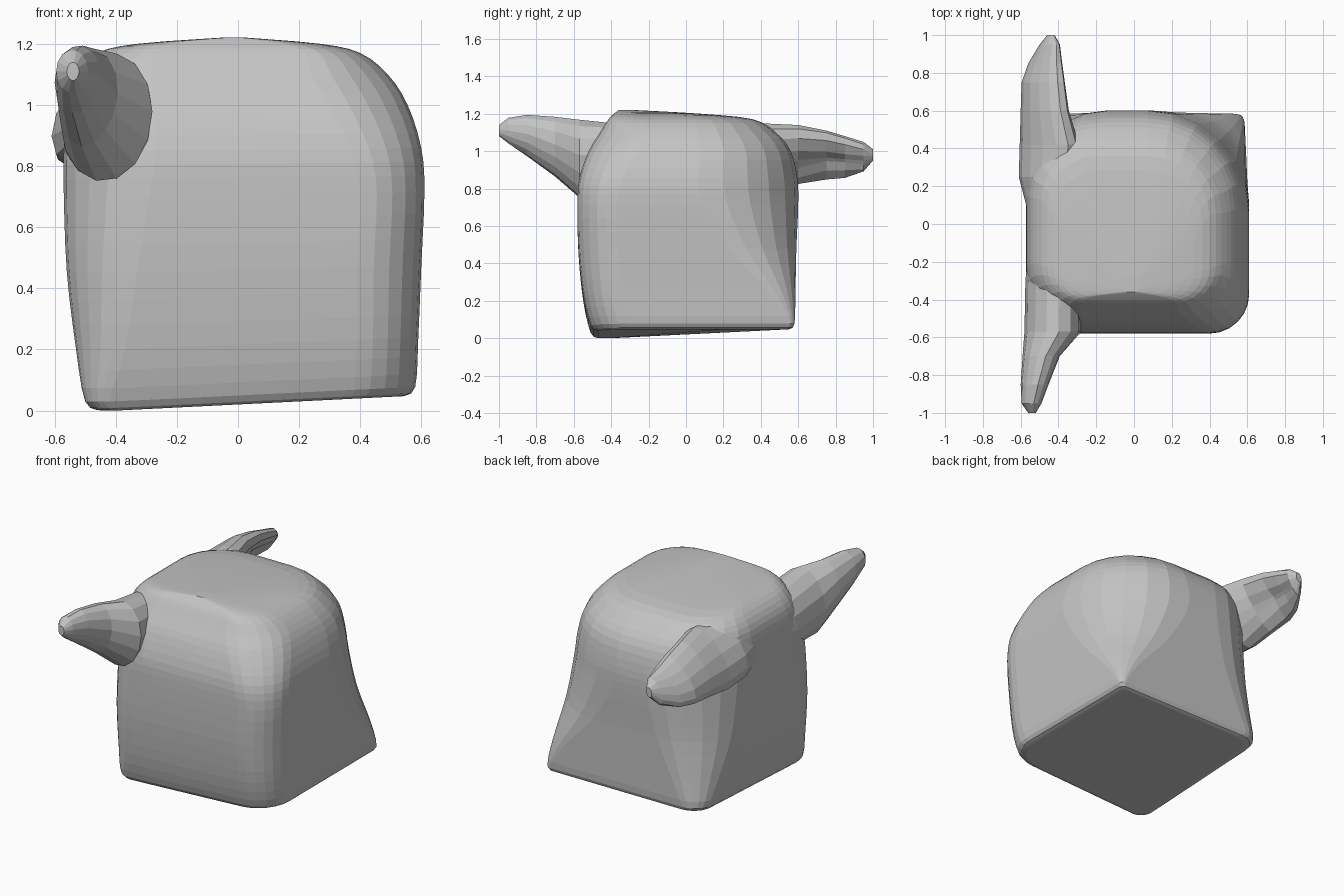
import bpy, bmesh, math

if "Cube" in bpy.data.objects:
    bpy.data.objects.remove(bpy.data.objects["Cube"])

grey = bpy.data.materials.new("plain grey")
grey.diffuse_color = (0.55, 0.55, 0.55, 1)
grey.use_nodes = True
grey.node_tree.nodes["Principled BSDF"].inputs["Base Color"].default_value = grey.diffuse_color


def catmull(rows, steps):
    """Smoothly interpolate a list of parameter rows."""
    out = []
    for i in range(len(rows) - 1):
        a, b, c, d = (rows[max(0, min(len(rows) - 1, i + k))] for k in (-1, 0, 1, 2))
        for s in range(steps):
            t = s / steps
            out.append([0.5 * (2 * q + (r - p) * t + (2 * p - 5 * q + 4 * r - w) * t * t
                        + (3 * q - p - 3 * r + w) * t ** 3) for p, q, r, w in zip(a, b, c, d)])
    return out + [list(rows[-1])]


def loft(name, loops):
    """Skin closed loops and cap both ends."""
    bm = bmesh.new()
    rings = [[bm.verts.new(p) for p in loop] for loop in loops]
    n = len(rings[0])
    for a, b in zip(rings, rings[1:]):
        for i in range(n):
            j = (i + 1) % n
            bm.faces.new((a[i], a[j], b[j], b[i]))
    bm.faces.new(rings[0][::-1])
    bm.faces.new(rings[-1])
    bmesh.ops.recalc_face_normals(bm, faces=bm.faces)
    me = bpy.data.meshes.new(name)
    bm.to_mesh(me)
    bm.free()
    me.materials.append(grey)
    ob = bpy.data.objects.new(name, me)
    bpy.context.collection.objects.link(ob)
    return ob


def rounded_section(z, x0, x1, y0, y1, radii, arc=7, side=8):
    """Horizontal rectangle with a separate radius on each corner."""
    corners = [(x0, y0, 1, 1), (x1, y0, -1, 1), (x1, y1, -1, -1), (x0, y1, 1, -1)]
    arcs = []
    for k, ((cx, cy, sx, sy), r) in enumerate(zip(corners, radii)):
        pts = []
        for i in range(arc):
            a = math.pi + (k + i / (arc - 1)) * math.pi / 2
            pts.append((cx + sx * r + r * math.cos(a), cy + sy * r + r * math.sin(a)))
        arcs.append(pts)
    loop = []
    for k in range(4):
        loop += arcs[k]
        p, q = arcs[k][-1], arcs[(k + 1) % 4][0]
        loop += [(p[0] + (q[0] - p[0]) * i / side, p[1] + (q[1] - p[1]) * i / side)
                 for i in range(1, side)]
    # the base is slightly tilted
    fade = max(0, 1 - z / 1.0)
    return [(x, y, z + 0.05 * fade * max(0, max(x, y) + 0.4)) for x, y in loop]


# body: soft block, square at the foot and rounder towards the top
levels = [  # z, x0, x1, y0, y1, radii of front-left, front-right, back-right, back-left
    (0.00, -.45, .54, -.47, .55, .08, .18, .05, .14),
    (0.03, -.50, .58, -.51, .58, .08, .20, .03, .12),
    (0.20, -.53, .59, -.55, .585, .16, .20, .14, .22),
    (0.45, -.56, .60, -.575, .59, .23, .21, .36, .35),
    (0.70, -.57, .61, -.58, .60, .28, .21, .51, .42),
    (0.85, -.57, .60, -.57, .595, .30, .23, .53, .43),
    (1.00, -.565, .555, -.52, .56, .29, .26, .48, .41),
    (1.10, -.535, .49, -.46, .48, .25, .25, .42, .34),
    (1.17, -.46, .40, -.415, .36, .19, .18, .32, .26),
    (1.20, -.33, .27, -.385, .08, .10, .12, .20, .18),
    (1.22, -.06, .03, -.36, -.28, .03, .03, .03, .03),
]
loft("body", [rounded_section(*r[:5], r[5:]) for r in catmull(levels, 3)])


def ear(name, rows, sides=14):
    """Leaning oval sections along y, hollowed on the inner lower side."""
    loops = []
    for y, x0, x1, z0, z1, lean, hollow in rows:
        phi = math.radians(lean)
        loop = []
        for i in range(sides):
            a = 2 * math.pi * i / sides
            inner = max(0, math.cos(a - phi / 2 + math.pi / 2))
            f = 1 - hollow * inner ** 3
            loop.append(((x0 + x1) / 2 + (x1 - x0) / 2 * f * math.cos(a), y,
                         (z0 + z1) / 2 + (z1 - z0) / 2 * f * math.cos(a - phi)))
        loops.append(loop)
    return loft(name, loops)


# ears: y, x0, x1, z0, z1, lean angle, hollow
ear("front_ear", [
    (-.05, -.55, -.38, .85, 1.08, 80, 0),
    (-.30, -.575, -.28, .76, 1.14, 80, 0),
    (-.57, -.58, -.28, .75, 1.17, 85, 0),
    (-.70, -.59, -.39, .86, 1.185, 85, .1),
    (-.85, -.60, -.45, .97, 1.195, 85, .1),
    (-.95, -.595, -.49, 1.04, 1.18, 90, 0),
    (-1.0, -.56, -.52, 1.08, 1.14, 90, 0),
])
ear("back_ear", [
    (.02, -.55, -.38, .85, 1.10, 70, 0),
    (.25, -.61, -.30, .80, 1.14, 65, 0),
    (.42, -.605, -.29, .79, 1.15, 60, 0),
    (.60, -.60, -.34, .82, 1.14, 55, .4),
    (.75, -.595, -.36, .84, 1.11, 50, .7),
    (.85, -.56, -.375, .85, 1.08, 50, .7),
    (.95, -.50, -.39, .89, 1.05, 60, .3),
    (1.0, -.46, -.42, .95, 1.01, 80, 0),
])
